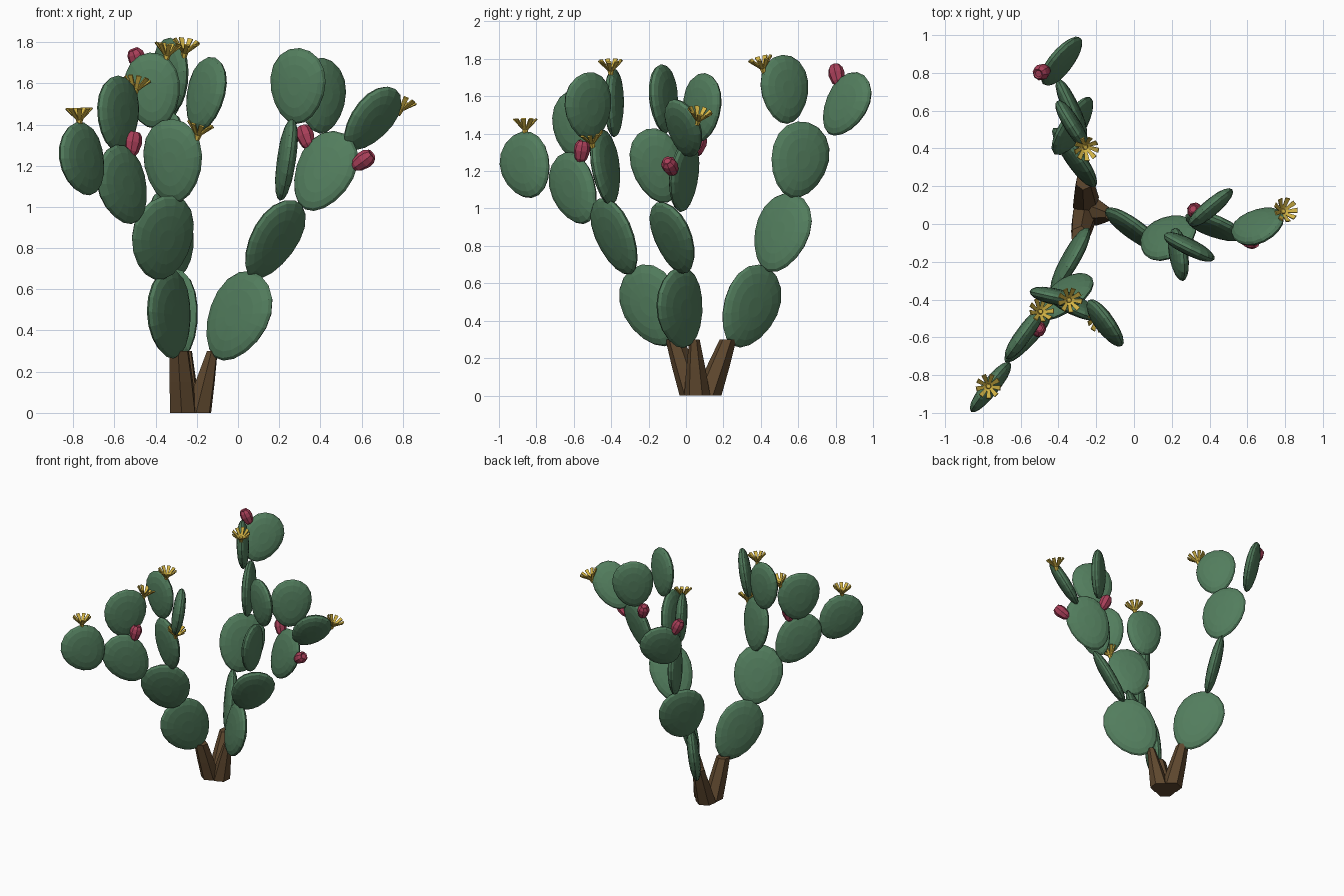
import bpy, bmesh, math
from math import sin, cos, radians
from mathutils import Vector, Matrix

if "Cube" in bpy.data.objects:
    bpy.data.objects.remove(bpy.data.objects["Cube"])


def material(name, rgb):
    m = bpy.data.materials.new(name)
    m.diffuse_color = (*rgb, 1)
    m.use_nodes = True
    m.node_tree.nodes["Principled BSDF"].inputs["Base Color"].default_value = m.diffuse_color
    return m


GREEN = material("pad green", (0.085, 0.205, 0.11))
BROWN = material("bark brown", (0.115, 0.065, 0.028))
RED = material("fruit red", (0.40, 0.05, 0.10))
YELLOW = material("flower yellow", (0.66, 0.46, 0.06))
UP = Vector((0, 0, 1))


def finish(name, bm, mat):
    bmesh.ops.recalc_face_normals(bm, faces=bm.faces)
    me = bpy.data.meshes.new(name)
    bm.to_mesh(me)
    bm.free()
    me.materials.append(mat)
    ob = bpy.data.objects.new(name, me)
    bpy.context.collection.objects.link(ob)


def frame(c, up, n):
    """Matrix with local z along up and local y along n (made square to up)."""
    u = Vector(up).normalized()
    n = Vector(n)
    n = (n - u * n.dot(u)).normalized()
    m = Matrix((n.cross(u), n, u)).transposed().to_4x4()
    m.translation = Vector(c)
    return m


def circle(n, r, z, turn=0):
    return [Vector((r * cos(2 * math.pi * i / n + turn), r * sin(2 * math.pi * i / n + turn), z))
            for i in range(n)]


def skin(bm, rings):
    """Join rings of points and cap both ends."""
    rs = [[bm.verts.new(p) for p in r] for r in rings]
    k = len(rs[0])
    for a, b in zip(rs, rs[1:]):
        for i in range(k):
            bm.faces.new((a[i], a[(i + 1) % k], b[(i + 1) % k], b[i]))
    bm.faces.new(rs[0])
    bm.faces.new(rs[-1])


def rim(a, b, q):
    """Point on the egg-shaped pad outline, q measured from the tip."""
    return Vector((b * sin(q) * (1 + .13 * cos(q)), 0, a * cos(q)))


SIZES = {1: (.233, .18), 2: (.22, .175), 3: (.207, .155), 4: (.185, .148)}
PADS = {}


def pad(name, level, x, y, z, lean_x, lean_y, facing, b=None):
    """Flat pad; it leans in x and y and its face points to the heading 'facing'."""
    a = SIZES[level][0]
    b = b or SIZES[level][1]
    uz = math.sqrt(1 - lean_x ** 2 - lean_y ** 2)
    h = radians(facing)
    n = (cos(h), sin(h), -(lean_x * cos(h) + lean_y * sin(h)) / uz)
    m = frame((x, y, z), (lean_x, lean_y, uz), n)
    rings = []
    for s in range(-4, 5):
        t = radians(s * 20)
        rings.append([m @ (rim(a, b, 2 * math.pi * i / 18) * cos(t) ** .8
                           + Vector((0, .043 * sin(t), 0))) for i in range(18)])
    bm = bmesh.new()
    skin(bm, rings)
    finish(name, bm, GREEN)
    PADS[name] = (m, a, b)


def on_rim(name, angle, rise, out):
    """Spot and direction for something growing from a pad's rim."""
    m, a, b = PADS[name]
    p = rim(a, b, radians(angle))
    d = (m.to_3x3() @ p).normalized()
    d = (d + UP * rise).normalized()
    return frame(m @ p + d * out, d, (.13, .97, .2))


def flower(name, m):
    """Nine narrow flaring petals around a small cup."""
    bm = bmesh.new()
    for i in range(9):
        r = m @ Matrix.Rotation(2 * math.pi * i / 9, 4, 'Z')
        ring = [(.008, -.006, -.01), (.008, .006, -.01), (.066, .013, .05), (.066, -.013, .05)]
        lo = [r @ Vector(p) for p in ring]
        skin(bm, [lo, [p + r.to_3x3() @ Vector((-.004, 0, .006)) for p in lo]])
    skin(bm, [[m @ p for p in circle(6, r, z)] for r, z in ((.012, -.03), (.018, 0), (.012, .015))])
    finish(name, bm, YELLOW)


def fruit(name, m):
    bm = bmesh.new()
    prof = ((.018, -.062), (.034, -.04), (.044, .005), (.04, .035), (.026, .056), (.018, .05))
    skin(bm, [[m @ p for p in circle(8, r, z)] for r, z in prof])
    finish(name, bm, RED)


def stub(name, base, top, r0, r1):
    bm = bmesh.new()
    p, q = Vector((*base, 0)), Vector((*top, .3))
    skin(bm, [[p.lerp(q, f) + v for v in circle(6, r, 0, .4)]
              for f, r in ((0, r0), (.5, (r0 + r1) * .52), (1, r1))])
    finish(name, bm, BROWN)


# woody stubs at the base
stub("trunk_front", (-.265, .035), (-.285, -.06), .07, .05)
stub("trunk_back", (-.255, .115), (-.265, .225), .075, .045)
stub("trunk_right", (-.195, .06), (-.125, .045), .07, .028)

# right arm
pad("right_lower_pad", 1, 0, -.03, .467, .48, -.22, 52)
pad("right_middle_pad", 2, .175, -.07, .842, .46, -.22, 129, .152)
pad("right_fork_pad", 3, .42, -.01, 1.172, .46, 0, 66)
pad("right_side_pad", 3, .235, -.155, 1.228, .15, -.27, 6, .135)
pad("right_front_top", 4, .29, -.12, 1.587, .05, -.08, 64)
pad("right_back_top", 4, .405, .085, 1.54, .05, .1, 130)
pad("right_outer_top", 4, .65, -.012, 1.428, .62, -.08, 127, .132)

# front arm
pad("front_lower_pad", 1, -.332, -.18, .478, -.2, -.48, -31)
pad("front_middle_pad", 2, -.365, -.38, .85, 0, -.39, -56)
pad("front_fork_pad", 3, -.317, -.43, 1.222, 0, -.14, 246)
pad("front_side_pad", 3, -.56, -.6, 1.105, -.36, -.41, -44)
pad("front_side_top", 4, -.582, -.583, 1.453, 0, 0, -36, .16)
pad("front_outer_top", 4, -.755, -.857, 1.23, -.35, -.37, -38, .16)
pad("front_right_top", 4, -.157, -.522, 1.547, .25, -.1, 35)
pad("front_back_top", 4, -.415, -.385, 1.565, -.08, 0, 78, .137)

# back arm
pad("back_lower_pad", 1, -.31, .345, .475, -.19, .42, 37)
pad("back_middle_pad", 2, -.325, .512, .87, -.05, .32, -34)
pad("back_fork_pad", 3, -.33, .607, 1.26, -.1, .23, 25, .168)
pad("back_inner_top", 4, -.328, .528, 1.637, 0, -.07, 32)
pad("back_outer_top", 4, -.387, .857, 1.556, .16, .52, -42)

# flowers and fruits on the pad rims
for host, angle in (("right_outer_top", 56), ("front_outer_top", -28), ("front_side_top", -55),
                    ("front_back_top", 33), ("back_inner_top", 53), ("front_fork_pad", -52)):
    flower(host + "_flower", on_rim(host, angle, 2, .012))
for i, (host, angle) in enumerate((("right_fork_pad", 60), ("right_fork_pad", -66),
                                   ("front_side_pad", -58), ("back_outer_top", 68))):
    fruit(f"fruit_{i + 1}", on_rim(host, angle, .5, .035))
